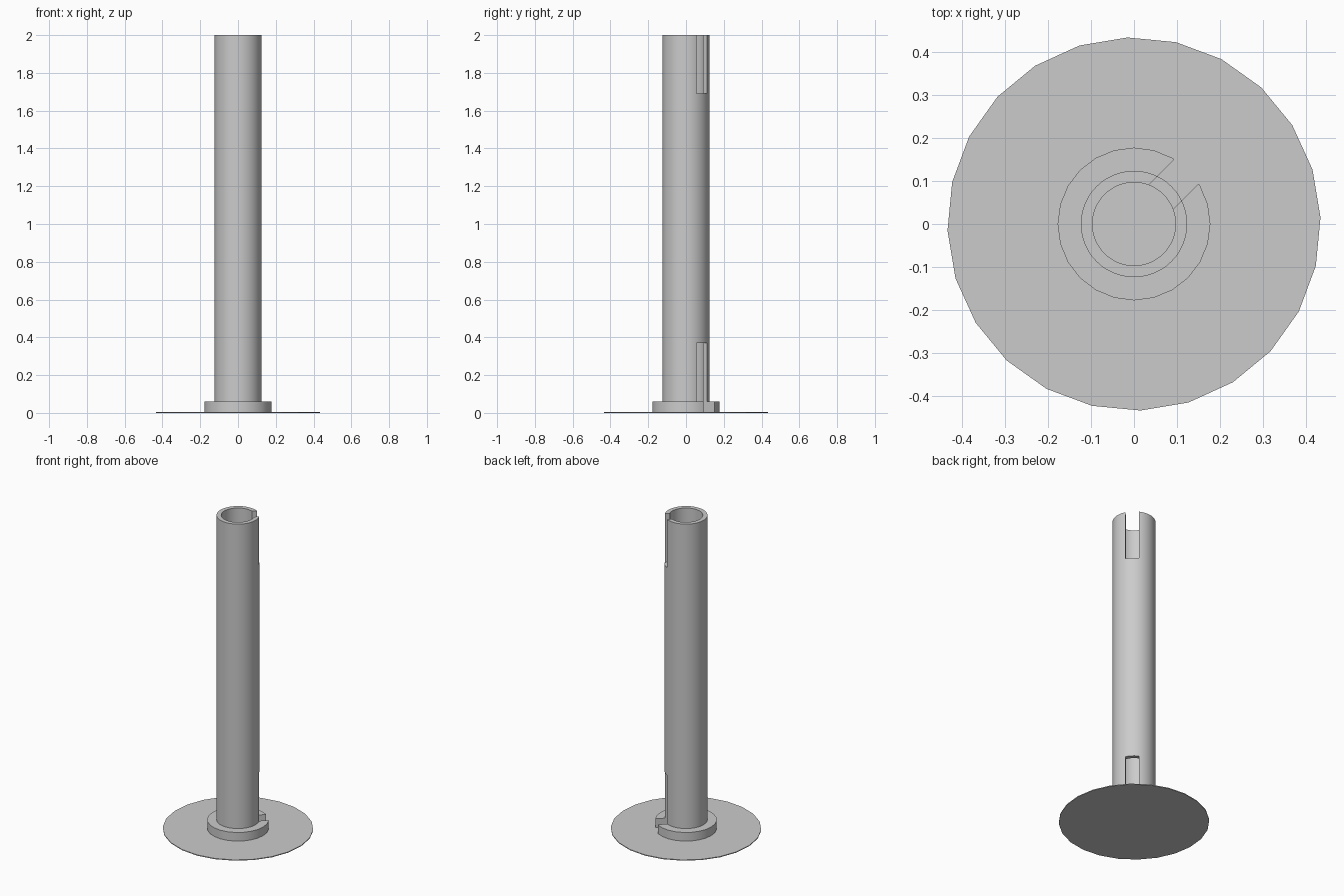
import bpy
import bmesh
import math
from mathutils import Matrix

cube = bpy.data.objects.get("Cube")
if cube:
    bpy.data.objects.remove(cube, do_unlink=True)

grey = bpy.data.materials.new("plain grey")
grey.use_nodes = True
grey.diffuse_color = (0.6, 0.6, 0.6, 1)
grey.node_tree.nodes["Principled BSDF"].inputs["Base Color"].default_value = grey.diffuse_color

HEIGHT = 2.0
PLATE_TOP = 0.005
TUBE_OUTER, TUBE_INNER = 0.124, 0.097


def add_object(name, bm):
    bmesh.ops.recalc_face_normals(bm, faces=bm.faces)
    mesh = bpy.data.meshes.new(name)
    bm.to_mesh(mesh)
    bm.free()
    mesh.materials.append(grey)
    obj = bpy.data.objects.new(name, mesh)
    bpy.context.collection.objects.link(obj)
    return obj


def ring(name, outer, inner, low, high, sides):
    """Closed ring made by turning a rectangular section around z."""
    bm = bmesh.new()
    section = [(inner, low), (outer, low), (outer, high), (inner, high)]
    loops = []
    for i in range(sides):
        a = math.tau * i / sides
        loops.append([bm.verts.new((r * math.cos(a), r * math.sin(a), z)) for r, z in section])
    for i, loop in enumerate(loops):
        after = loops[(i + 1) % sides]
        for j in range(4):
            k = (j + 1) % 4
            bm.faces.new((loop[j], after[j], after[k], loop[k]))
    return add_object(name, bm)


def slot_cutter(name, low, high):
    """Upright block reaching outward from the axis at 45 degrees."""
    bm = bmesh.new()
    length, width = 0.25, 0.08
    bmesh.ops.create_cube(bm, size=1, matrix=(
        Matrix.Rotation(math.pi / 4, 4, "Z")
        @ Matrix.Translation((length / 2, 0, (low + high) / 2))
        @ Matrix.Diagonal((length, width, high - low, 1))))
    obj = add_object(name, bm)
    obj.hide_render = True
    return obj


def cut(obj, cutter):
    bpy.context.view_layer.objects.active = obj
    mod = obj.modifiers.new("slot", "BOOLEAN")
    mod.operation = "DIFFERENCE"
    mod.solver = "EXACT"
    mod.object = cutter
    bpy.ops.object.modifier_apply(modifier=mod.name)


# Thin round base plate
bm = bmesh.new()
bmesh.ops.create_cone(bm, cap_ends=True, segments=24, radius1=0.435, radius2=0.435,
                      depth=PLATE_TOP,
                      matrix=Matrix.Translation((0, 0, PLATE_TOP / 2))
                      @ Matrix.Rotation(math.radians(2), 4, "Z"))
plate = add_object("base_plate", bm)

# Hollow tube and the collar around its foot
tube = ring("tube", TUBE_OUTER, TUBE_INNER, PLATE_TOP, HEIGHT, 48)
collar = ring("collar", 0.178, TUBE_OUTER - 0.004, PLATE_TOP, 0.06, 24)

# Slots at the top and the foot
top_slot = slot_cutter("top_slot_cutter", 1.69, HEIGHT + 0.1)
foot_slot = slot_cutter("foot_slot_cutter", -0.1, 0.37)
cut(tube, top_slot)
cut(tube, foot_slot)
cut(collar, foot_slot)
for cutter in (top_slot, foot_slot):
    bpy.data.objects.remove(cutter, do_unlink=True)

# Smooth round walls, sharp rims
for obj in (tube, collar):
    bpy.ops.object.select_all(action="DESELECT")
    obj.select_set(True)
    bpy.context.view_layer.objects.active = obj
    bpy.ops.object.shade_smooth_by_angle(angle=math.radians(30))
